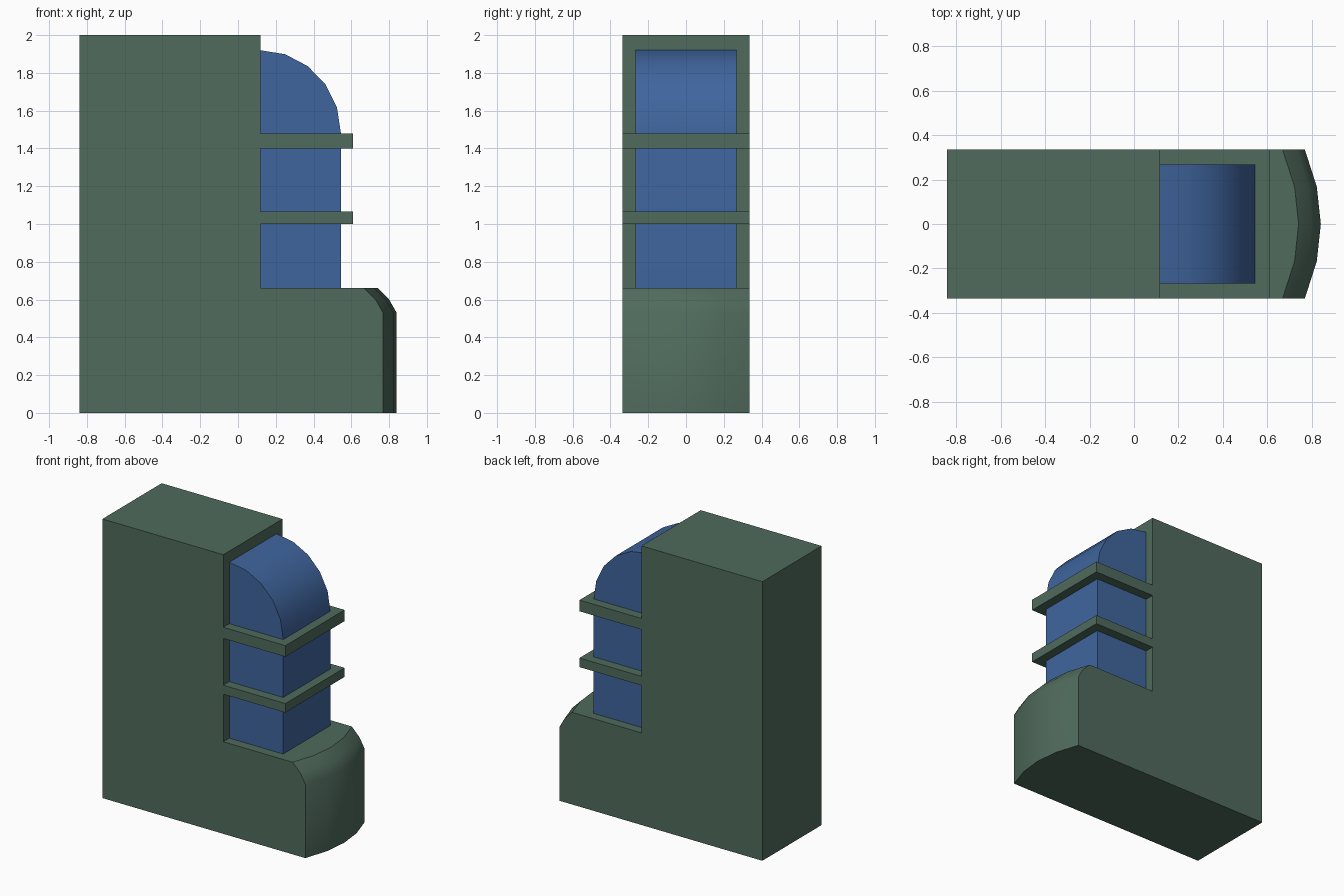
import bpy, bmesh, math

if "Cube" in bpy.data.objects:
    bpy.data.objects.remove(bpy.data.objects["Cube"])


def material(name, color):
    m = bpy.data.materials.new(name)
    m.diffuse_color = color
    m.use_nodes = True
    m.node_tree.nodes["Principled BSDF"].inputs["Base Color"].default_value = m.diffuse_color
    return m


GREEN = material("green_casing", (0.08, 0.145, 0.108, 1))
BLUE = material("blue_panel", (0.05, 0.13, 0.34, 1))


def loft(name, ys, profile, mat, smooth=True):
    """Skin an x-z profile (a function of y) through the given y stations."""
    bm = bmesh.new()
    rings = [[bm.verts.new((x, y, z)) for x, z in profile(y)] for y in ys]
    n = len(rings[0])
    for a, b in zip(rings, rings[1:]):
        for i in range(n):
            j = (i + 1) % n
            bm.faces.new((a[i], a[j], b[j], b[i]))
    bm.faces.new(rings[0])
    bm.faces.new(rings[-1])
    bmesh.ops.recalc_face_normals(bm, faces=bm.faces)
    # merge coplanar strips into clean flat faces
    bmesh.ops.dissolve_limit(bm, angle_limit=math.radians(0.5),
                             verts=bm.verts, edges=bm.edges)
    me = bpy.data.meshes.new(name)
    bm.to_mesh(me)
    bm.free()
    me.materials.append(mat)
    ob = bpy.data.objects.new(name, me)
    bpy.context.collection.objects.link(ob)
    if smooth:
        bpy.ops.object.select_all(action='DESELECT')
        ob.select_set(True)
        bpy.context.view_layer.objects.active = ob
        bpy.ops.object.shade_smooth_by_angle(angle=math.radians(30))
    return ob


HALF = 0.335
STEP = 0.118  # front face of the tall section
NOSE = {0.0: 0.84, HALF / 2: 0.822, HALF: 0.768}


# Tall casing with bowed, rounded-top base
def casing_profile(y):
    n = NOSE[abs(y)]
    return [(-0.84, 0), (n, 0), (n, 0.53), (n - 0.04, 0.60), (n - 0.10, 0.66),
            (STEP, 0.66), (STEP, 2), (-0.84, 2)]


loft("casing", [-HALF, -HALF / 2, 0.0, HALF / 2, HALF], casing_profile, GREEN)

# Blue front panel with quarter-round top
arc = [(STEP + 0.427 * math.cos(a), 1.48 + 0.44 * math.sin(a))
       for a in (math.radians(18 * i) for i in range(6))]
panel = [(STEP, 0.66), (0.545, 0.66)] + arc
loft("front_panel", [-0.267, 0.267], lambda y: panel, BLUE)

# Two ledges dividing the panel
for name, z0, z1 in (("lower_ledge", 1.0, 1.065), ("upper_ledge", 1.4, 1.48)):
    box = [(STEP, z0), (0.61, z0), (0.61, z1), (STEP, z1)]
    loft(name, [-HALF, HALF], lambda y: box, GREEN, smooth=False)
